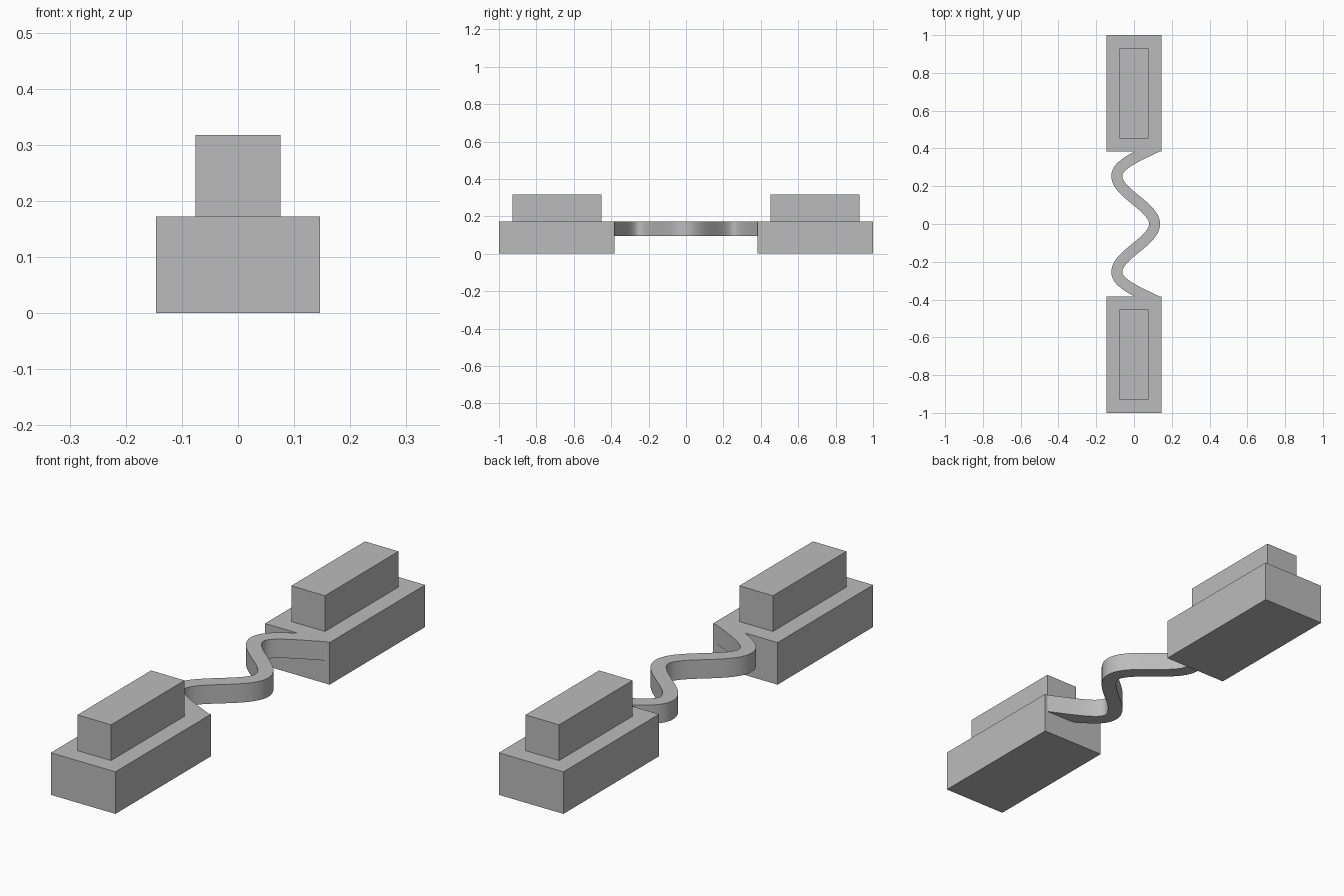
import bpy
import bmesh
from mathutils import Vector
from mathutils.geometry import interpolate_bezier

if "Cube" in bpy.data.objects:
    bpy.data.objects.remove(bpy.data.objects["Cube"], do_unlink=True)

GREY = (0.5, 0.5, 0.5, 1.0)
grey = bpy.data.materials.new("plain_grey")
grey.use_nodes = True
grey.diffuse_color = GREY
grey.node_tree.nodes["Principled BSDF"].inputs["Base Color"].default_value = GREY

BASE_TOP = 0.172
INNER = 0.383   # distance from the centre to each base


def add_object(name, bm):
    bmesh.ops.recalc_face_normals(bm, faces=bm.faces)
    mesh = bpy.data.meshes.new(name)
    bm.to_mesh(mesh)
    bm.free()
    mesh.materials.append(grey)
    obj = bpy.data.objects.new(name, mesh)
    bpy.context.collection.objects.link(obj)
    return obj


def add_box(name, half_width, y_range, z_range):
    bm = bmesh.new()
    bmesh.ops.create_cube(bm, size=1)
    size = Vector((2 * half_width, y_range[1] - y_range[0], z_range[1] - z_range[0]))
    bmesh.ops.scale(bm, vec=size, verts=bm.verts)
    bmesh.ops.translate(bm, vec=(0, sum(y_range) / 2, sum(z_range) / 2), verts=bm.verts)
    return add_object(name, bm)


# Stepped blocks at both ends
for side, s in (("front", -1), ("back", 1)):
    add_box(side + "_base", 0.146, sorted((s * INNER, s)), (0, BASE_TOP))
    add_box(side + "_upper_block", 0.076, sorted((s * 0.453, s * 0.928)), (BASE_TOP, 0.318))

# Centre line of the winding strip: one half, then mirrored
peak, valley, end = Vector((0.109, 0)), Vector((-0.091, 0.254)), Vector((0.15, 0.423))
half = interpolate_bezier(peak, peak + Vector((0, 0.09)), valley - Vector((0, 0.09)), valley, 24)
half += interpolate_bezier(valley, valley + Vector((0, 0.065)), end - Vector((0.12, 0.06)), end, 24)[1:]
half = [Vector((p[0], p[1])) for p in half]
path = [Vector((p.x, -p.y)) for p in reversed(half[1:])] + half

# Offset to both sides and sweep as a rectangular section
bm = bmesh.new()
rings = []
for i, p in enumerate(path):
    tangent = (path[min(i + 1, len(path) - 1)] - path[max(i - 1, 0)]).normalized()
    offset = Vector((tangent.y, -tangent.x)) * 0.029
    rings.append([bm.verts.new((q.x, q.y, z)) for q, z in
                  ((p - offset, 0.095), (p + offset, 0.095),
                   (p + offset, BASE_TOP), (p - offset, BASE_TOP))])
for a, b in zip(rings, rings[1:]):
    for k in range(4):
        n = (k + 1) % 4
        bm.faces.new((a[k], a[n], b[n], b[k]))

# Trim the strip flush with the base faces and cap it
for s in (-1, 1):
    cut = bmesh.ops.bisect_plane(bm, geom=bm.verts[:] + bm.edges[:] + bm.faces[:],
                                 plane_co=(0, s * INNER, 0), plane_no=(0, s, 0),
                                 clear_outer=True)
    edges = [e for e in cut["geom_cut"] if isinstance(e, bmesh.types.BMEdge)]
    bmesh.ops.holes_fill(bm, edges=edges)
strip = add_object("winding_strip", bm)

bpy.ops.object.select_all(action="DESELECT")
strip.select_set(True)
bpy.context.view_layer.objects.active = strip
bpy.ops.object.shade_smooth_by_angle(angle=0.6)
